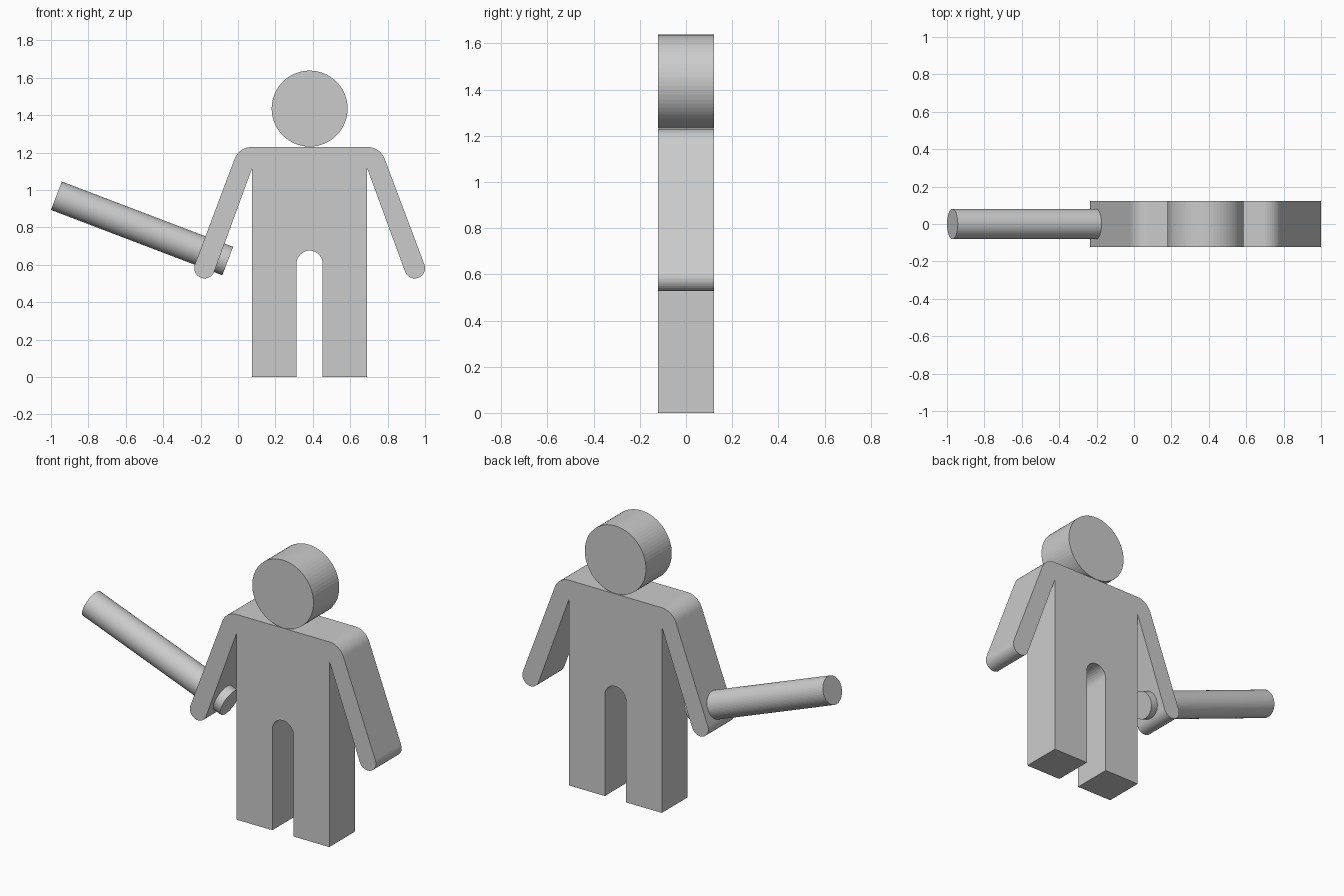
import bpy, bmesh
from math import sin, cos, radians, pi
from mathutils import Vector

if "Cube" in bpy.data.objects:
    bpy.data.objects.remove(bpy.data.objects["Cube"])

CX = 0.383          # figure's centre line
HALF_DEPTH = 0.122
TILT = 20.7         # arm angle from vertical


def arc(cx, cz, r, start, end, n):
    """Points on an arc in the xz plane, angles in degrees."""
    return [(cx + r * cos(radians(start + (end - start) * i / n)),
             cz + r * sin(radians(start + (end - start) * i / n))) for i in range(n + 1)]


def slab(name, outline):
    """Extrude an xz outline symmetrically along y."""
    bm = bmesh.new()
    face = bm.faces.new([bm.verts.new((CX + x, -HALF_DEPTH, z)) for x, z in outline])
    new = bmesh.ops.extrude_face_region(bm, geom=[face])["geom"]
    bmesh.ops.translate(bm, vec=(0, 2 * HALF_DEPTH, 0),
                        verts=[v for v in new if isinstance(v, bmesh.types.BMVert)])
    bmesh.ops.recalc_face_normals(bm, faces=bm.faces)
    mesh = bpy.data.meshes.new(name)
    bm.to_mesh(mesh)
    bm.free()
    obj = bpy.data.objects.new(name, mesh)
    bpy.context.collection.objects.link(obj)
    return obj


# Body: half outline from crotch to shoulder, then mirrored
half = arc(0, 0.606, 0.07, 78.75, 0, 7)                    # crotch arch
half += [(0.07, 0), (0.308, 0), (0.308, 1.115)]            # leg and armpit
half += arc(0.562, 0.582, 0.055, -180 + TILT, TILT, 16)    # hand
half += arc(0.308, 1.13, 0.10, TILT, 90, 10)               # shoulder
outline = [(0, 0.676)] + half + [(-x, z) for x, z in reversed(half)]
slab("body", outline)

# Head: thick disc resting on the shoulders
slab("head", arc(0, 1.435, 0.203, 0, 360, 64)[:-1])

# Baton: tilted cylinder passing through the hand
a, b = Vector((-0.971, 0, 0.969)), Vector((-0.055, 0, 0.620))
bpy.ops.mesh.primitive_cylinder_add(vertices=64, radius=0.081, depth=(b - a).length,
                                    location=(a + b) / 2)
baton = bpy.context.object
baton.name = "baton"
baton.rotation_euler = (b - a).to_track_quat('Z', 'Y').to_euler()
